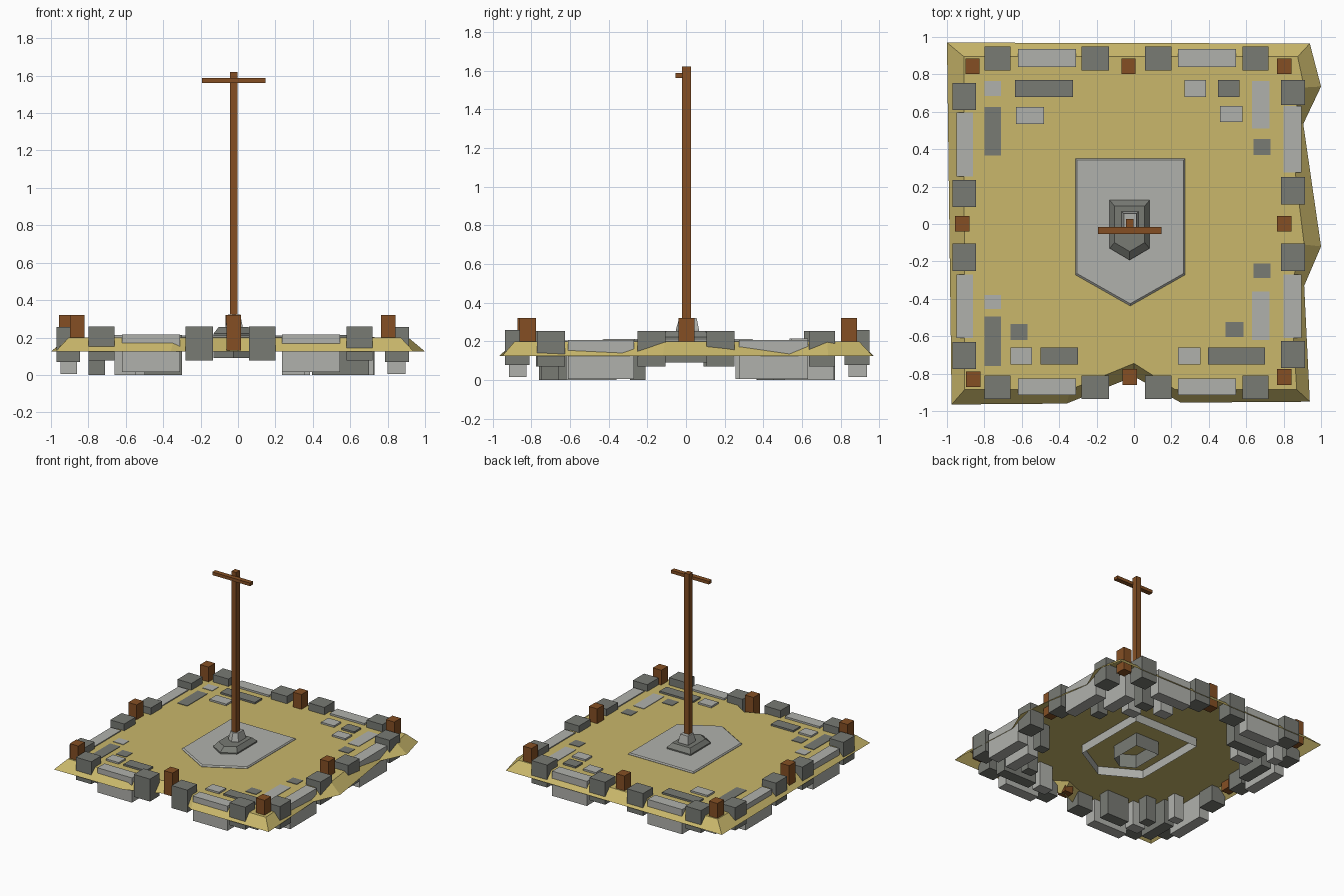
import bpy, bmesh


def material(name, rgb):
    m = bpy.data.materials.new(name)
    lin = [c / 12.92 if c < 0.04 else ((c + 0.055) / 1.055) ** 2.4 for c in rgb]
    m.diffuse_color = (*lin, 1)
    return m


SAND = material("sand", (0.79, 0.72, 0.42))
LIGHT = material("light stone", (0.69, 0.695, 0.675))
DARK = material("dark stone", (0.47, 0.48, 0.455))
WOOD = material("brown wood", (0.52, 0.31, 0.14))


def finish(name, bm, mat):
    me = bpy.data.meshes.new(name)
    bm.to_mesh(me)
    bm.free()
    me.materials.append(mat)
    ob = bpy.data.objects.new(name, me)
    bpy.context.collection.objects.link(ob)
    return ob


def lofted(name, mat, loops, cap_bottom=False):
    """Skin a stack of equal-length point loops and close the top."""
    bm = bmesh.new()
    rings = [[bm.verts.new(p) for p in loop] for loop in loops]
    n = len(rings[0])
    for a, b in zip(rings, rings[1:]):
        for i in range(n):
            j = (i + 1) % n
            bm.faces.new((a[i], a[j], b[j], b[i]))
    bm.faces.new(rings[-1])
    if cap_bottom:
        bm.faces.new(rings[0][::-1])
    bmesh.ops.recalc_face_normals(bm, faces=bm.faces)
    if max(f.normal.z for f in bm.faces) < 0.9:
        bmesh.ops.reverse_faces(bm, faces=bm.faces)
    return finish(name, bm, mat)


def box(name, mat, x0, x1, y0, y1, z0, z1):
    rect = [(x0, y0), (x1, y0), (x1, y1), (x0, y1)]
    return lofted(name, mat, [[(x, y, z) for x, y in rect] for z in (z0, z1)], True)


# Sand ground: an open sheet with a sloping, irregular skirt
outer = [(-1, 0.97), (-0.975, -0.965), (-0.36, -0.96), (0, -0.815), (0.25, -0.955),
         (0.94, -0.95), (0.91, -0.33), (1, -0.12), (0.905, 0.535), (1, 0.735), (0.94, 0.965)]
inner = [(-0.91, 0.895), (-0.905, -0.885), (-0.34, -0.885), (0, -0.745), (0.22, -0.885),
         (0.87, -0.885), (0.835, -0.33), (0.91, -0.11), (0.83, 0.535), (0.91, 0.73), (0.875, 0.895)]
lofted("sand_ground", SAND, [[(x, y, 0.125) for x, y in outer],
                             [(x, y, 0.2) for x, y in inner]])

# Border: dark blocks and long light slabs along all four sides
block_spans = [(-0.80, -0.66), (-0.28, -0.135), (0.06, 0.20), (0.58, 0.72)]
slab_spans = [(-0.62, -0.31), (0.235, 0.545)]
for side, d0, d1, s0, s1 in (("back", 0.82, 0.95, 0.84, 0.935),
                             ("front", -0.935, -0.81, -0.915, -0.825)):
    for a, b in block_spans:
        box(side + "_border_block", DARK, a, b, d0, d1, 0.078, 0.26)
    for a, b in slab_spans:
        box(side + "_border_slab", LIGHT, a, b, s0, s1, 0.015, 0.215)
left_blocks = [(0.61, 0.755), (0.09, 0.235), (-0.25, -0.105), (-0.775, -0.63)]
right_blocks = [(0.635, 0.77), (0.105, 0.25), (-0.25, -0.105), (-0.77, -0.625)]
for a, b in left_blocks:
    box("left_border_block", DARK, -0.97, -0.845, a, b, 0.07, 0.255)
for a, b in right_blocks:
    box("right_border_block", DARK, 0.785, 0.915, a, b, 0.07, 0.255)
for a, b in ((0.255, 0.595), (-0.61, -0.27)):
    box("left_border_slab", LIGHT, -0.95, -0.86, a, b, 0.005, 0.208)
for a, b in ((0.275, 0.63), (-0.61, -0.27)):
    box("right_border_slab", LIGHT, 0.80, 0.895, a, b, 0.005, 0.208)

# Wooden posts at corners and side middles
for x, y in ((-0.863, 0.843), (-0.03, 0.843), (0.803, 0.843), (-0.918, 0.002), (0.803, 0.002),
             (-0.86, -0.83), (-0.023, -0.818), (0.803, -0.818)):
    box("border_post", WOOD, x - 0.038, x + 0.038, y - 0.042, y + 0.042, 0.13, 0.32)

# Paving stones set in the sand: x0, x1, y0, y1
flush_light = [(-0.80, -0.71, 0.685, 0.765), (-0.80, -0.71, -0.455, -0.38),
               (0.63, 0.725, 0.51, 0.765), (0.63, 0.725, -0.62, -0.36)]
flush_dark = [(-0.80, -0.71, 0.365, 0.625), (-0.80, -0.71, -0.76, -0.495),
              (0.64, 0.73, 0.37, 0.455), (0.64, 0.73, -0.29, -0.21),
              (-0.66, -0.57, -0.62, -0.535), (0.49, 0.585, -0.605, -0.525)]
raised_light = [(-0.63, -0.48, 0.535, 0.625), (0.27, 0.385, 0.68, 0.77),
                (0.46, 0.58, 0.545, 0.63), (-0.66, -0.545, -0.75, -0.66),
                (0.235, 0.355, -0.75, -0.66)]
raised_dark = [(-0.635, -0.325, 0.68, 0.77), (0.45, 0.565, 0.68, 0.77),
               (-0.50, -0.30, -0.75, -0.66), (0.395, 0.70, -0.75, -0.66)]
for stones, mat, top in ((flush_light, LIGHT, 0.204), (flush_dark, DARK, 0.204),
                         (raised_light, LIGHT, 0.214), (raised_dark, DARK, 0.214)):
    for s in stones:
        box("paving_stone", mat, *s, 0, top)


# Central stepped base: three pointed plinths, open underneath
def plinth(name, mat, x0, x1, back, shoulder, tip, levels):
    cx, cy = (x0 + x1) / 2, (back + shoulder) / 2
    pts = [(x0, back), (x0, shoulder), (cx, tip), (x1, shoulder), (x1, back)]
    lofted(name, mat, [[(cx + (x - cx) * s, cy + (y - cy) * s, z) for x, y in pts]
                       for z, s in levels])


plinth("lower_plinth", LIGHT, -0.313, 0.273, 0.35, -0.272, -0.438,
       [(0.13, 1), (0.203, 1), (0.212, 0.975)])
plinth("middle_plinth", DARK, -0.13, 0.083, 0.127, -0.13, -0.193,
       [(0.09, 1), (0.222, 1), (0.255, 0.76)])
plinth("upper_plinth", LIGHT, -0.066, 0.024, 0.067, -0.03, -0.052,
       [(0.2, 1), (0.262, 1), (0.322, 0.75)])

# Mast and crossbar
box("mast", WOOD, -0.044, -0.002, -0.02, 0.026, 0.2, 1.62)
box("crossbar", WOOD, -0.193, 0.146, -0.054, -0.016, 1.562, 1.587)
